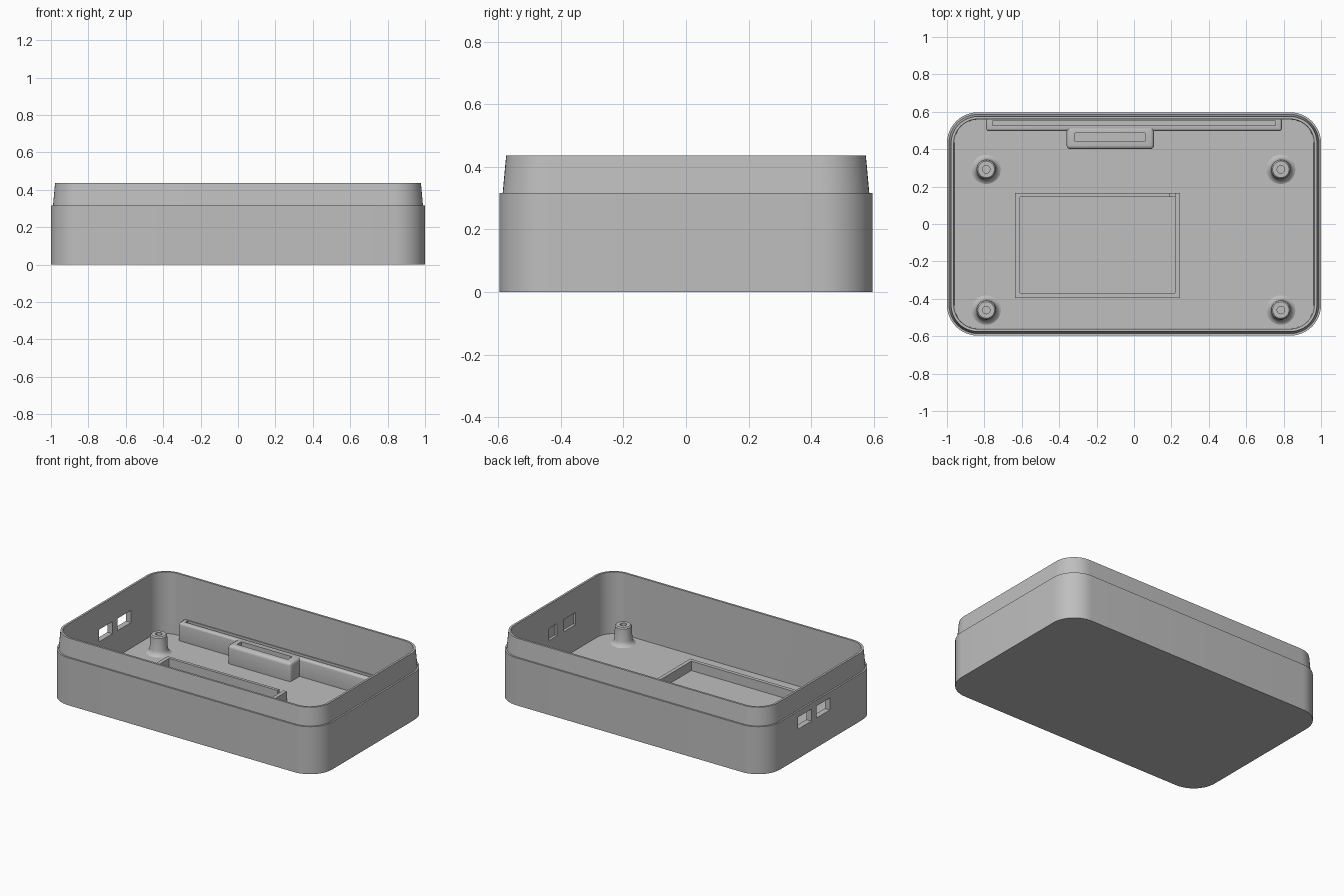
import bpy, bmesh, math

if "Cube" in bpy.data.objects:
    bpy.data.objects.remove(bpy.data.objects["Cube"], do_unlink=True)

grey = bpy.data.materials.new("plain_grey")
grey.use_nodes = True
grey.diffuse_color = (0.52, 0.52, 0.52, 1)
grey.node_tree.nodes["Principled BSDF"].inputs["Base Color"].default_value = (0.52, 0.52, 0.52, 1)

FLOOR = 0.027


def make_object(name, bm):
    bmesh.ops.recalc_face_normals(bm, faces=bm.faces)
    mesh = bpy.data.meshes.new(name)
    bm.to_mesh(mesh)
    bm.free()
    mesh.materials.append(grey)
    obj = bpy.data.objects.new(name, mesh)
    bpy.context.collection.objects.link(obj)
    return obj


def box(name, x, y, z, bevel=0):
    """Box given by (min, max) on each axis, with optional rounded edges."""
    bm = bmesh.new()
    bmesh.ops.create_cube(bm, size=1)
    for v in bm.verts:
        v.co = [lo + (c + 0.5) * (hi - lo) for c, (lo, hi) in zip(v.co, (x, y, z))]
    if bevel:
        bmesh.ops.bevel(bm, geom=bm.edges[:], offset=bevel, segments=4,
                        profile=0.5, affect='EDGES')
    return make_object(name, bm)


def cut(obj, *cutters):
    """Subtract the cutters and discard them."""
    for c in cutters:
        c.hide_render = True
        mod = obj.modifiers.new("cut", 'BOOLEAN')
        mod.operation, mod.solver, mod.object = 'DIFFERENCE', 'EXACT', c
    graph = bpy.context.evaluated_depsgraph_get()
    mesh = bpy.data.meshes.new_from_object(obj.evaluated_get(graph))
    obj.modifiers.clear()
    obj.data = mesh
    for c in cutters:
        bpy.data.objects.remove(c, do_unlink=True)


def smooth(obj):
    bpy.ops.object.select_all(action='DESELECT')
    obj.select_set(True)
    bpy.context.view_layer.objects.active = obj
    bpy.ops.object.shade_smooth_by_angle(angle=math.radians(30))


def rounded_loop(bm, inset, z, segments=12):
    """Rounded rectangle of vertices, inset from the outer wall."""
    r = 0.165 - inset
    cx, cy = 0.835, 0.432
    verts = []
    for k, (sx, sy) in enumerate(((1, 1), (-1, 1), (-1, -1), (1, -1))):
        for i in range(segments + 1):
            a = math.pi / 2 * (k + i / segments)
            verts.append(bm.verts.new((sx * cx + r * math.cos(a),
                                       sy * cy + r * math.sin(a), z)))
    return verts


# Tray shell: outer wall, ledge, tapered lip, inner wall and floor
bm = bmesh.new()
profile = [(0, 0), (0, 0.317), (0.011, 0.317), (0.022, 0.437),
           (0.036, 0.437), (0.039, FLOOR)]
loops = [rounded_loop(bm, inset, z) for inset, z in profile]
for a, b in zip(loops, loops[1:]):
    n = len(a)
    for i in range(n):
        j = (i + 1) % n
        bm.faces.new((a[i], a[j], b[j], b[i]))
bm.faces.new(loops[0])
bm.faces.new(loops[-1])
tray = make_object("tray_shell", bm)

# Port openings through one end wall, blind recesses inside the other
ports = [box("port_cutter", (-1.1, -0.9), y, (0.197, 0.277))
         for y in ((-0.09, 0.05), (0.105, 0.245))]
recesses = [box("recess_cutter", (0.9, 0.98), y, (0.197, 0.277))
            for y in ((-0.015, 0.07), (-0.21, -0.08))]
cut(tray, *ports, *recesses)
smooth(tray)

# Rectangular compartment frame on the floor
frame = box("compartment_frame", (-0.635, 0.245), (-0.395, 0.165), (0.015, 0.09))
cut(frame,
    box("frame_cutter", (-0.61, 0.22), (-0.37, 0.145), (0, 0.2)),
    box("notch_cutter", (0.19, 0.22), (0.14, 0.166), (0.07, 0.2)))

# Long slotted rail along the back wall
rail = box("back_rail", (-0.79, 0.79), (0.497, 0.575), (0.002, 0.147), 0.014)
cut(rail, box("rail_slot", (-0.757, 0.757), (0.526, 0.552), (0.07, 0.2)))
smooth(rail)

# Slotted holder block in front of the rail
holder = box("holder_block", (-0.36, 0.107), (0.4, 0.522), (0.002, 0.15), 0.02)
cut(holder, box("holder_slot", (-0.315, 0.06), (0.44, 0.486), (0.07, 0.2)))
smooth(holder)

# Screw posts with flared feet and bored tops
post_profile = [(0.082, FLOOR - 0.002), (0.07, 0.031), (0.06, 0.041), (0.055, 0.058),
                (0.051, 0.142), (0.044, 0.15), (0.02, 0.15), (0.02, 0.07), (0, 0.07)]
for side, x in (("right", -0.79), ("left", 0.785)):
    for end, y in (("front", -0.46), ("back", 0.292)):
        bm = bmesh.new()
        verts = [bm.verts.new((r, 0, z)) for r, z in post_profile]
        edges = [bm.edges.new(pair) for pair in zip(verts, verts[1:])]
        bmesh.ops.spin(bm, geom=verts + edges, cent=(0, 0, 0), axis=(0, 0, 1),
                       angle=math.tau, steps=32)
        bmesh.ops.remove_doubles(bm, verts=bm.verts, dist=0.0005)
        post = make_object(f"{side}_{end}_post", bm)
        # Open surface: make sure the outside faces outward
        if sum(p.normal.dot((p.center.x, p.center.y, 0)) * p.area
               for p in post.data.polygons) < 0:
            post.data.flip_normals()
        post.location = (x, y, 0)
        smooth(post)
